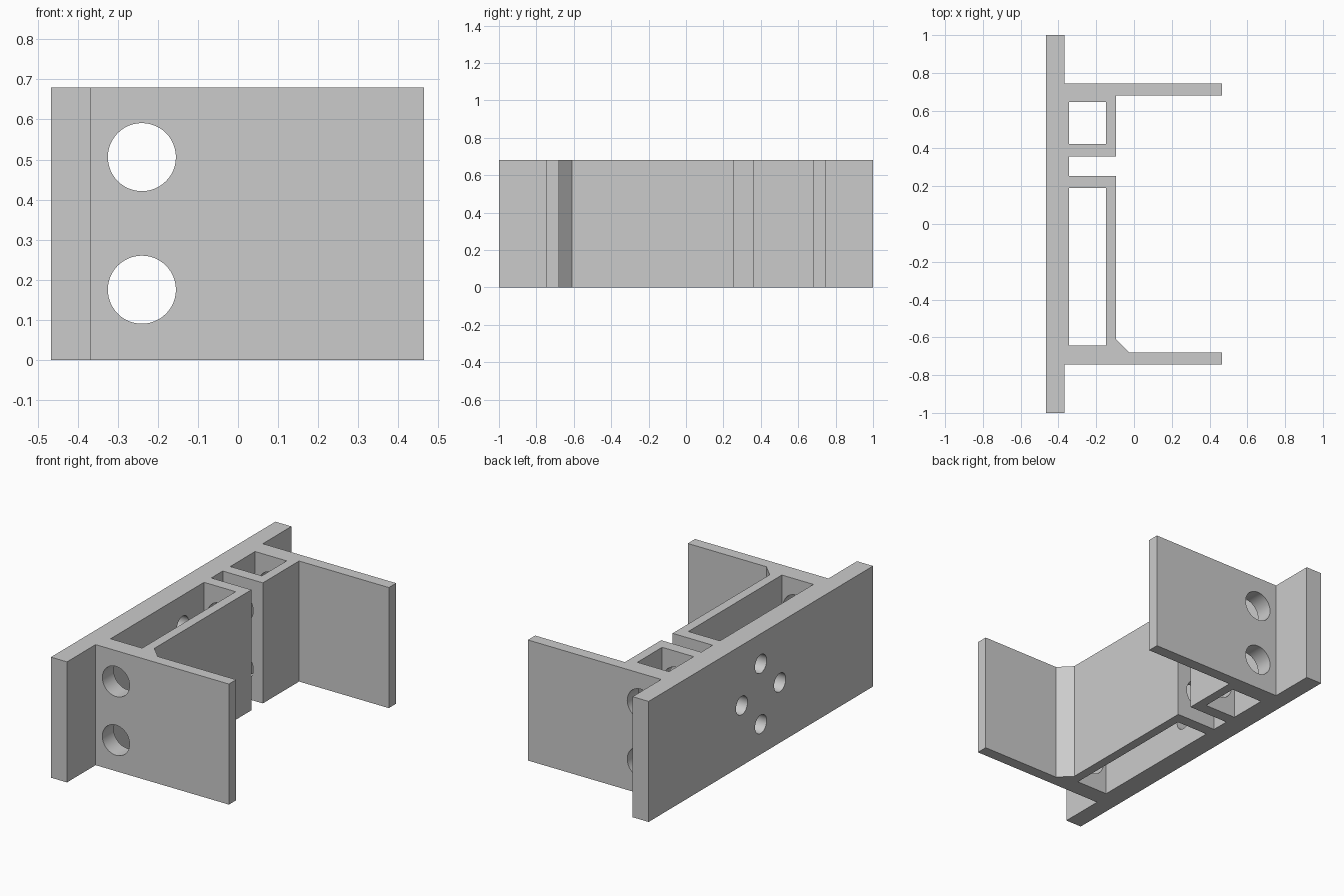
import bpy, bmesh
from math import radians
from mathutils import Matrix

cube = bpy.data.objects.get("Cube")
if cube:
    bpy.data.objects.remove(cube, do_unlink=True)

HEIGHT = 0.68
BACK, FACE, RIB, WALL, TIP = -0.467, -0.367, -0.345, -0.095, 0.465
ARM_IN, ARM_OUT = 0.68, 0.745
HOLE_X = -0.24

grey = bpy.data.materials.new("light grey")
grey.use_nodes = True
colour = (0.6, 0.6, 0.6, 1)
grey.diffuse_color = colour
grey.node_tree.nodes["Principled BSDF"].inputs["Base Color"].default_value = colour


def make_object(name, bm):
    bmesh.ops.recalc_face_normals(bm, faces=bm.faces)
    mesh = bpy.data.meshes.new(name)
    bm.to_mesh(mesh)
    bm.free()
    mesh.materials.append(grey)
    obj = bpy.data.objects.new(name, mesh)
    bpy.context.collection.objects.link(obj)
    return obj


def prism(name, points, z0, z1):
    bm = bmesh.new()
    face = bm.faces.new([bm.verts.new((x, y, z0)) for x, y in points])
    top = bmesh.ops.extrude_face_region(bm, geom=[face])["geom"]
    verts = [v for v in top if isinstance(v, bmesh.types.BMVert)]
    bmesh.ops.translate(bm, verts=verts, vec=(0, 0, z1 - z0))
    return make_object(name, bm)


def cylinder(name, centre, radius, length, axis):
    turn = Matrix.Rotation(radians(90), 4, "X" if axis == "Y" else "Y")
    bm = bmesh.new()
    bmesh.ops.create_cone(bm, cap_ends=True, segments=48, radius1=radius,
                          radius2=radius, depth=length,
                          matrix=Matrix.Translation(centre) @ turn)
    return make_object(name, bm)


def cut(target, cutter):
    cutter.hide_render = True
    mod = target.modifiers.new("cut", "BOOLEAN")
    mod.operation, mod.solver, mod.object = "DIFFERENCE", "EXACT", cutter
    bpy.context.view_layer.objects.active = target
    bpy.ops.object.modifier_apply(modifier=mod.name)
    bpy.data.objects.remove(cutter, do_unlink=True)


# Back plate, two arms, inner wall with its slot, and the chamfered corner
outline = [
    (BACK, -1), (FACE, -1), (FACE, -ARM_OUT), (TIP, -ARM_OUT), (TIP, -ARM_IN),
    (-0.025, -ARM_IN), (WALL, -0.61), (WALL, 0.255), (RIB, 0.255),
    (RIB, 0.357), (WALL, 0.357), (WALL, ARM_IN), (TIP, ARM_IN),
    (TIP, ARM_OUT), (FACE, ARM_OUT), (FACE, 1), (BACK, 1),
]
bracket = prism("mounting_bracket", outline, 0, HEIGHT)

# Two open pockets between the plate and the inner wall
for y0, y1 in ((-0.643, 0.19), (0.424, 0.645)):
    corners = [(RIB, y0), (-0.148, y0), (-0.148, y1), (RIB, y1)]
    cut(bracket, prism("pocket_cutter", corners, -0.1, HEIGHT + 0.1))

# Large bores running through every cross wall
for z in (0.175, 0.506):
    cut(bracket, cylinder("bore_cutter", (HOLE_X, 0, z), 0.085, 3, "Y"))

# Diamond of screw holes through the back plate
for dy, dz in ((0, 1), (0, -1), (1, 0), (-1, 0)):
    centre = (-0.43, dy * 0.17, HEIGHT / 2 + dz * 0.17)
    cut(bracket, cylinder("screw_cutter", centre, 0.052, 0.2, "X"))

bpy.ops.object.select_all(action="DESELECT")
bracket.select_set(True)
bpy.context.view_layer.objects.active = bracket
bpy.ops.object.shade_smooth_by_angle(angle=radians(30))
